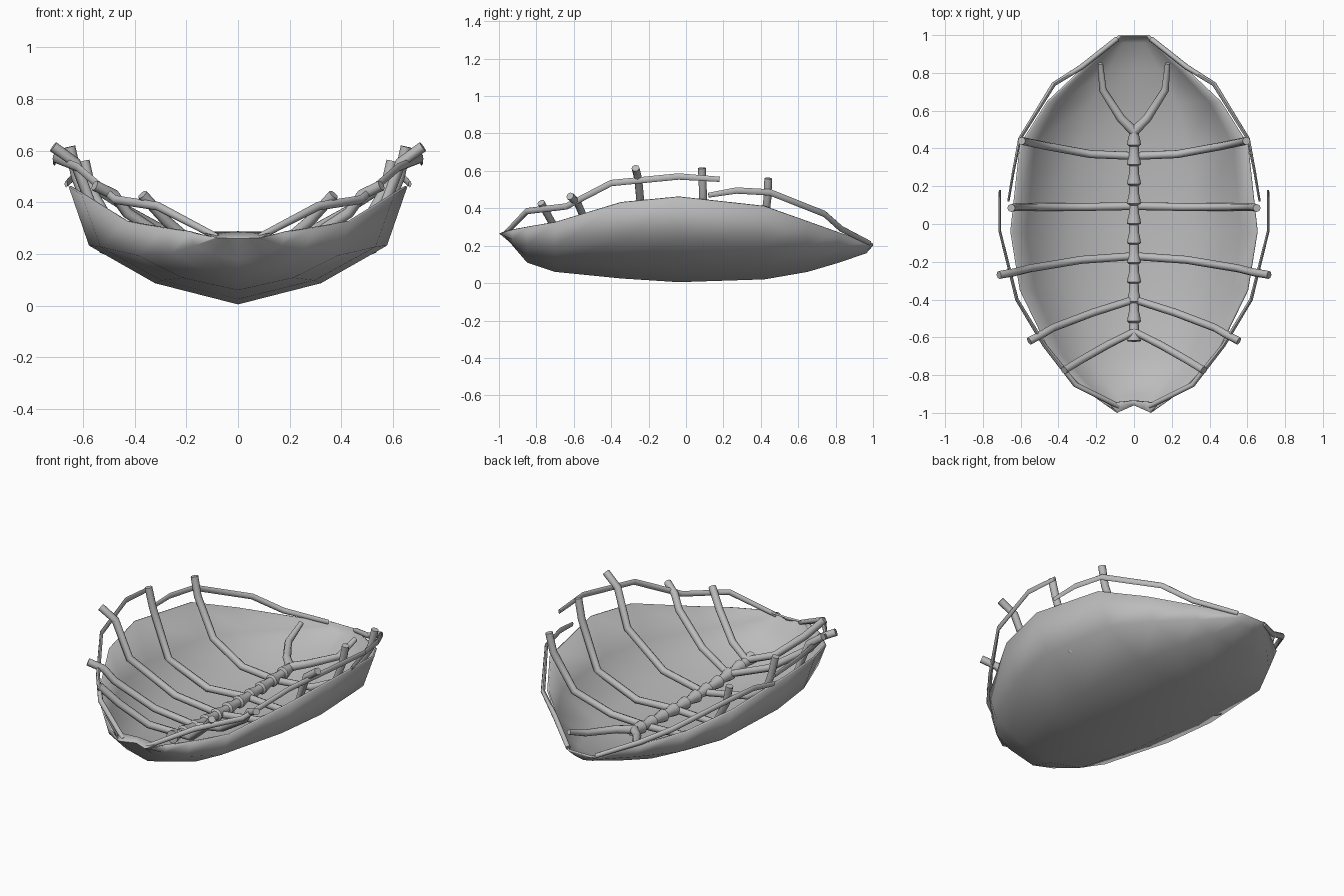
import bpy, bmesh, math
from mathutils import Vector

if "Cube" in bpy.data.objects:
    bpy.data.objects.remove(bpy.data.objects["Cube"], do_unlink=True)

GREY = (0.5, 0.5, 0.5, 1)
mat = bpy.data.materials.new("plain grey")
mat.use_nodes = True
mat.diffuse_color = GREY
mat.node_tree.nodes["Principled BSDF"].inputs["Base Color"].default_value = GREY


def finish(bm, name, angle):
    """Turn a bmesh into a named, smooth-shaded object."""
    mesh = bpy.data.meshes.new(name)
    bm.to_mesh(mesh)
    bm.free()
    mesh.materials.append(mat)
    obj = bpy.data.objects.new(name, mesh)
    bpy.context.collection.objects.link(obj)
    bpy.ops.object.select_all(action='DESELECT')
    obj.select_set(True)
    bpy.context.view_layer.objects.active = obj
    bpy.ops.object.shade_smooth_by_angle(angle=math.radians(angle))
    return obj


def tube(name, path, width, height, ref, sides=8):
    """Sweep an oval section along a path; width and height give one radius per point."""
    pts = [Vector(p) for p in path]
    bm = bmesh.new()
    rings = []
    for i, p in enumerate(pts):
        t = (pts[min(i + 1, len(pts) - 1)] - pts[max(i - 1, 0)]).normalized()
        side = t.cross(Vector(ref)).normalized()
        up = side.cross(t)
        ring = []
        for k in range(sides):
            a = 2 * math.pi * k / sides
            ring.append(bm.verts.new(p + side * width[i] * math.cos(a) + up * height[i] * math.sin(a)))
        rings.append(ring)
    for a, b in zip(rings, rings[1:]):
        for k in range(sides):
            n = (k + 1) % sides
            bm.faces.new((a[k], a[n], b[n], b[k]))
    bm.faces.new(rings[0])
    bm.faces.new(rings[-1])
    bmesh.ops.recalc_face_normals(bm, faces=bm.faces[:])
    return finish(bm, name, 50)


# Bowl-shaped shell: rim y, keel y, half width, rim height, keel height.
# The first station is the low lip behind the notched front edge.
stations = [
    (-0.95, -0.94, 0.13, 0.284, 0.288),
    (-1.0, -0.96, 0.09, 0.265, 0.26),
    (-0.93, -0.91, 0.19, 0.285, 0.18),
    (-0.85, -0.85, 0.29, 0.30, 0.11),
    (-0.7, -0.7, 0.435, 0.325, 0.06),
    (-0.35, -0.35, 0.605, 0.43, 0.025),
    (-0.04, -0.04, 0.655, 0.46, 0.005),
    (0.42, 0.42, 0.605, 0.41, 0.02),
    (0.65, 0.65, 0.46, 0.33, 0.06),
    (0.82, 0.82, 0.28, 0.27, 0.11),
    (0.965, 0.965, 0.115, 0.22, 0.16),
    (1.0, 1.0, 0.08, 0.212, 0.2),
]
half = [(0.49, 0.18), (0.88, 0.5), (1.0, 1.0)]
section = [(-x, z) for x, z in reversed(half)] + [(0, 0)] + half
bm = bmesh.new()
rows = []
for y_rim, y_keel, w, z_rim, z_keel in stations:
    rows.append([bm.verts.new((w * fx, y_keel + (y_rim - y_keel) * abs(fx), z_keel + (z_rim - z_keel) * fz))
                 for fx, fz in section])
for a, b in zip(rows, rows[1:]):
    for k in range(len(section) - 1):
        bm.faces.new((a[k], b[k], b[k + 1], a[k + 1]))
bm.faces.new(rows[-1][::-1])
shell = finish(bm, "shell", 70)
wall = shell.modifiers.new("wall", 'SOLIDIFY')
wall.thickness = 0.01
wall.offset = -1

# Ribs: one side from the spine outwards, mirrored across the middle
ribs = {
    "rear_rib": [(0, 0.36, 0.13), (0.23, 0.37, 0.145), (0.45, 0.41, 0.24), (0.57, 0.435, 0.45), (0.595, 0.44, 0.56)],
    "middle_rib": [(0, 0.095, 0.13), (0.26, 0.09, 0.115), (0.52, 0.09, 0.22), (0.625, 0.09, 0.5), (0.65, 0.085, 0.615)],
    "long_rib": [(0, -0.17, 0.13), (0.28, -0.19, 0.175), (0.55, -0.235, 0.34), (0.63, -0.255, 0.555), (0.715, -0.27, 0.615)],
    "front_rib": [(0, -0.4, 0.15), (0.22, -0.47, 0.22), (0.43, -0.55, 0.36), (0.48, -0.58, 0.43), (0.555, -0.62, 0.465)],
    "first_rib": [(0, -0.57, 0.17), (0.14, -0.64, 0.21), (0.28, -0.72, 0.33), (0.37, -0.775, 0.43)],
}
for name, path in ribs.items():
    full = [(-x, y, z) for x, y, z in reversed(path[1:])] + path
    radius = [0.021] * len(full)
    tube(name, full, radius, radius, (0, 1, 0))

# Spine: a row of flared segments, each widest at its front and stepping in
SEGMENTS = 11
spine, spine_r = [], []
for i in range(SEGMENTS):
    start = -0.62 + i * 0.104
    for offset, r in ((0, 0.037), (0.02, 0.034), (0.055, 0.026), (0.095, 0.025)):
        y = start + offset
        spine.append((0, y, 0.135 + 0.08 * y * y))
        spine_r.append(r)
tube("spine", spine, spine_r, spine_r, (0, 0, 1), 10)

# Rear fork prongs and the rails that follow the rim, one of each per side
fork = [(0, 0.49, 0.16), (0.07, 0.56, 0.17), (0.165, 0.71, 0.18), (0.178, 0.85, 0.235)]
front_rail = [(0.08, -0.965, 0.265), (0.31, -0.85, 0.385), (0.475, -0.64, 0.41),
              (0.62, -0.4, 0.535), (0.71, -0.04, 0.57), (0.71, 0.18, 0.555)]
rear_rail = [(0.665, 0.12, 0.47), (0.64, 0.27, 0.495), (0.605, 0.45, 0.485),
             (0.425, 0.74, 0.37), (0.28, 0.83, 0.29), (0.09, 0.98, 0.215)]
for side, s in (("left", 1), ("right", -1)):
    for name, path, w, h in (
        ("fork_prong", fork, [0.026, 0.023, 0.02, 0.014], [0.026, 0.023, 0.02, 0.014]),
        ("front_rail", front_rail, [0.014, 0.014, 0.011, 0.009, 0.007, 0.006], [0.013] + [0.017] * 4 + [0.014]),
        ("rear_rail", rear_rail, [0.006, 0.007, 0.009, 0.012, 0.014, 0.014], [0.013] + [0.017] * 4 + [0.013]),
    ):
        tube(side + "_" + name, [(s * x, y, z) for x, y, z in path], w, h, (0, 0, 1))
